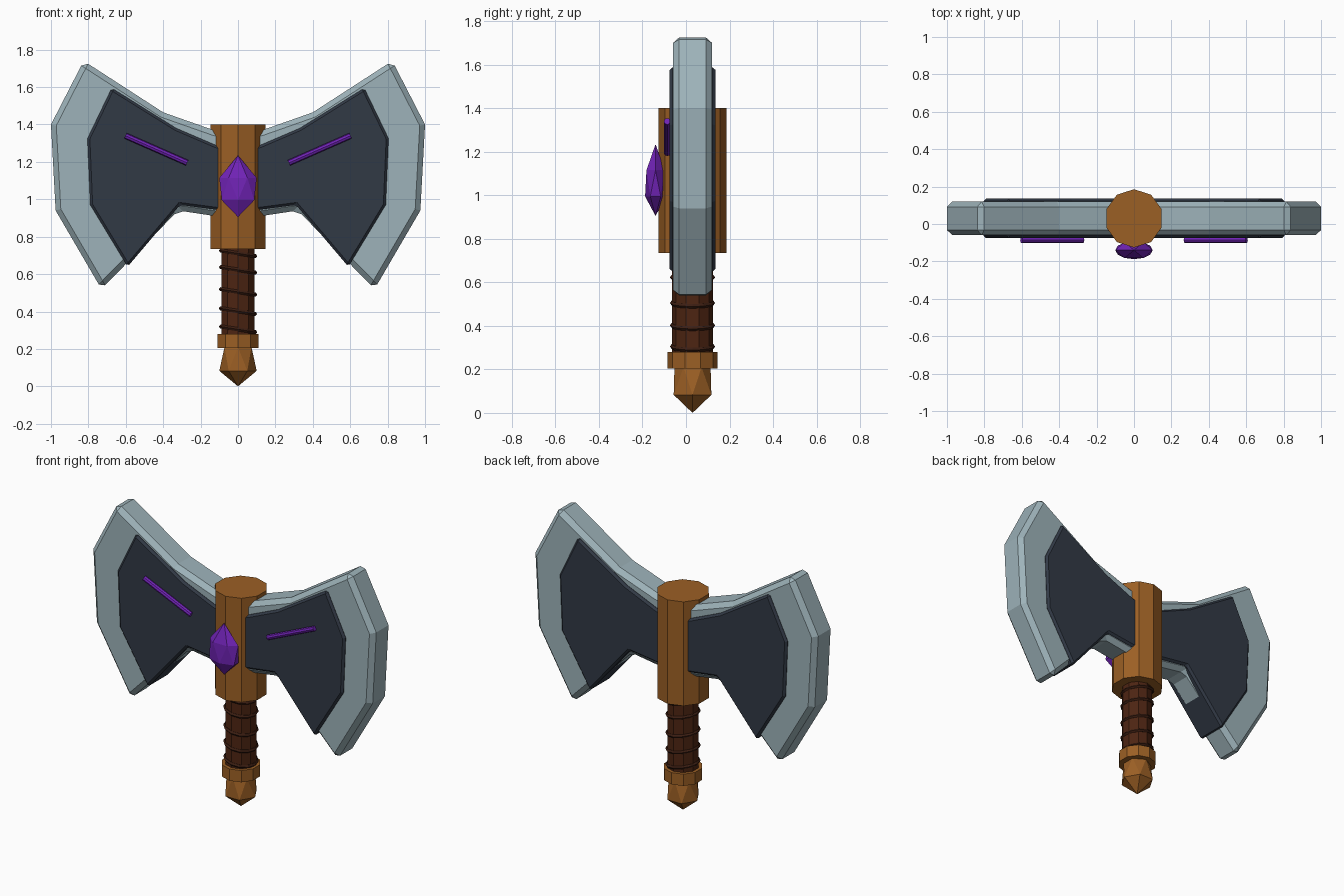
import bpy, bmesh, math
from mathutils import Vector

if "Cube" in bpy.data.objects:
    bpy.data.objects.remove(bpy.data.objects["Cube"])

CY = 0.03  # depth of the weapon's centre plane


def mat(name, r, g, b):
    m = bpy.data.materials.new(name)
    m.diffuse_color = (r, g, b, 1)
    m.use_nodes = True
    m.node_tree.nodes["Principled BSDF"].inputs["Base Color"].default_value = m.diffuse_color
    return m


STEEL = mat("pale steel", 0.34, 0.45, 0.49)
DARK = mat("dark slate", 0.031, 0.041, 0.060)
GOLD = mat("bronze", 0.33, 0.115, 0.018)
PURPLE = mat("purple", 0.165, 0.017, 0.47)
LEATHER = mat("brown leather", 0.074, 0.018, 0.006)
CORD = mat("dark cord", 0.045, 0.013, 0.006)


def make(name, bm, material):
    bmesh.ops.recalc_face_normals(bm, faces=bm.faces)
    me = bpy.data.meshes.new(name)
    bm.to_mesh(me)
    bm.free()
    me.materials.append(material)
    ob = bpy.data.objects.new(name, me)
    bpy.context.collection.objects.link(ob)
    return ob


def lathe(name, material, n, rings, centre, squash=1.0):
    """Stack of n-sided rings (radius, z, turn in degrees); radius 0 makes a
    point, and rings with different turns are joined by triangles."""
    bm = bmesh.new()
    for r, z, turn in rings:
        for i in range(n if r else 1):
            a = math.radians(turn) + math.tau * i / n
            bm.verts.new((centre[0] + r * math.cos(a),
                          centre[1] + squash * r * math.sin(a), z))
    bmesh.ops.convex_hull(bm, input=bm.verts)
    bmesh.ops.dissolve_limit(bm, angle_limit=0.01, verts=bm.verts, edges=bm.edges)
    return make(name, bm, material)


def plate(name, material, half, y0, y1, bevel):
    """Mirrored outline in x/z, extruded in y, with chamfered edges."""
    pts = half + [(-x, z) for x, z in reversed(half) if x > 0]
    bm = bmesh.new()
    f = bm.faces.new([bm.verts.new((x, y0, z)) for x, z in pts])
    ext = bmesh.ops.extrude_face_region(bm, geom=[f])["geom"]
    bmesh.ops.translate(bm, vec=(0, y1 - y0, 0),
                        verts=[v for v in ext if isinstance(v, bmesh.types.BMVert)])
    ob = make(name, bm, material)
    mod = ob.modifiers.new("chamfer", "BEVEL")
    mod.width, mod.segments, mod.limit_method = bevel, 1, "ANGLE"
    mod.angle_limit = math.radians(50)
    return ob


# double blade and the dark core that stands proud of it
plate("steel_blades", STEEL,
      [(0, 1.335), (0.13, 1.37), (0.40, 1.465), (0.825, 1.74), (1.0, 1.40),
       (0.975, 0.94), (0.73, 0.52), (0.32, 0.94), (0.12, 0.91), (0, 0.895)],
      CY - 0.09, CY + 0.09, 0.028)
plate("dark_blade_core", DARK,
      [(0, 1.25), (0.12, 1.29), (0.33, 1.38), (0.675, 1.595), (0.805, 1.325),
       (0.79, 0.97), (0.59, 0.64), (0.31, 0.97), (0.12, 0.945), (0, 0.93)],
      CY - 0.105, CY + 0.105, 0.013)

# collar, grip and pommel
C = (0, CY)
lathe("collar", GOLD, 10, [(0.156, 0.735, 90), (0.156, 1.40, 90)], C)
lathe("grip", LEATHER, 10, [(0.094, 0.25, 90), (0.094, 0.76, 90)], C)
lathe("pommel_ring", GOLD, 10, [(0.115, 0.205, 90), (0.115, 0.28, 90)], C)
lathe("pommel", GOLD, 6, [(0, 0.0, 0), (0.1, 0.083, 0), (0.083, 0.21, 30)], C)

# slanted cord wraps on the grip
for i, z in enumerate((0.711, 0.623, 0.505, 0.402, 0.305)):
    bpy.ops.mesh.primitive_torus_add(
        major_segments=12, minor_segments=5, major_radius=0.093, minor_radius=0.011,
        location=(0, CY, z), rotation=(0, math.radians(9), 0))
    bpy.context.object.name = f"cord_wrap_{i + 1}"
    bpy.context.object.data.materials.append(CORD)

# faceted gem on the front of the collar
lathe("gem", PURPLE, 6,
      [(0, 0.905, 0), (0.1, 0.995, 30), (0.1, 1.115, 0), (0, 1.235, 0)],
      (0, -0.14), squash=0.48)

# glowing strips on the front
for side, s in (("right", 1), ("left", -1)):
    a, b = Vector((0.272 * s, -0.086, 1.195)), Vector((0.602 * s, -0.086, 1.34))
    bpy.ops.mesh.primitive_cylinder_add(
        vertices=8, radius=0.016, depth=(b - a).length, location=(a + b) / 2,
        rotation=(b - a).to_track_quat("Z", "Y").to_euler())
    bpy.context.object.name = f"strip_{side}"
    bpy.context.object.data.materials.append(PURPLE)
